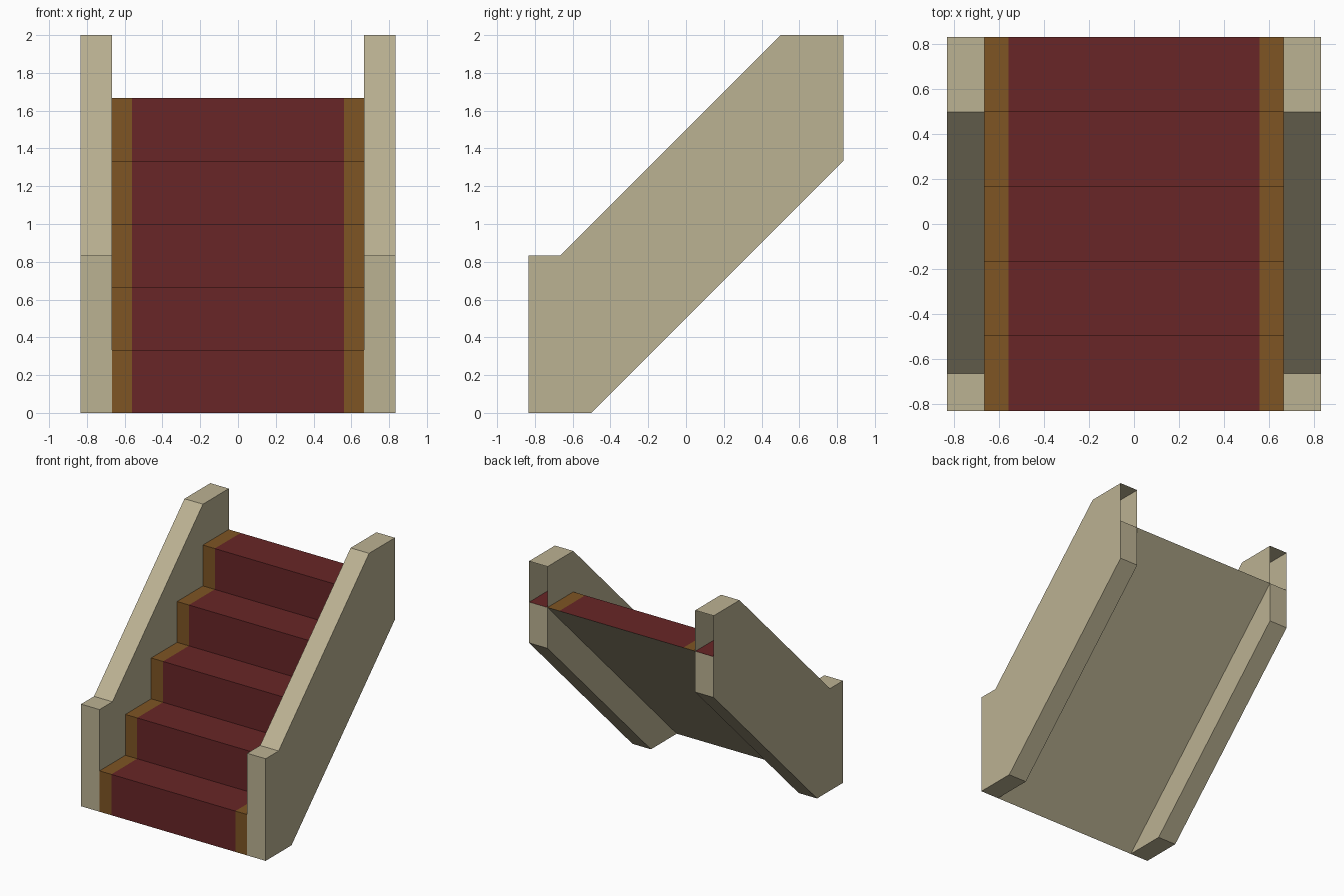
import bpy, bmesh

if "Cube" in bpy.data.objects:
    bpy.data.objects.remove(bpy.data.objects["Cube"])

T = 1 / 6            # grid unit the whole model is built on


def material(name, rgb):
    m = bpy.data.materials.new(name)
    m.diffuse_color = (*rgb, 1)
    m.use_nodes = True
    m.node_tree.nodes["Principled BSDF"].inputs["Base Color"].default_value = m.diffuse_color
    return m


stone = material("beige stone", (0.50, 0.445, 0.29))
carpet = material("dark red carpet", (0.140, 0.019, 0.020))
trim = material("brown trim", (0.209, 0.090, 0.017))


def sweep(name, profile, xs, mats, pick, caps=False, skip=()):
    """Extrude a closed (y, z) profile across the x stations."""
    bm = bmesh.new()
    rings = [[bm.verts.new((x, y, z)) for y, z in profile] for x in xs]
    n = len(profile)
    for c in range(len(xs) - 1):
        for i in range(n):
            if i in skip:
                continue
            j = (i + 1) % n
            f = bm.faces.new((rings[c][i], rings[c + 1][i],
                              rings[c + 1][j], rings[c][j]))
            f.material_index = pick(c, i)
    if caps:
        bm.faces.new(rings[0])
        bm.faces.new(rings[-1][::-1])
        bm.normal_update()
        # end caps face outwards
        for f in bm.faces:
            if abs(f.normal.x) > 0.9:
                outward = f.calc_center_median().x - sum(xs) / len(xs)
                if f.normal.x * outward < 0:
                    f.normal_flip()
    me = bpy.data.meshes.new(name)
    bm.to_mesh(me)
    bm.free()
    for m in mats:
        me.materials.append(m)
    ob = bpy.data.objects.new(name, me)
    bpy.context.collection.objects.link(ob)
    return ob


# Five carpeted steps with brown borders; the sloped underside closes the loop
steps = [(-5 * T, 0)]
for k in range(5):
    y, z = (-5 + 2 * k) * T, 2 * (k + 1) * T
    steps += [(y, z), (y + 2 * T, z)]
last = len(steps) - 1
sweep("carpeted_steps", steps, [-4 * T, -0.56, 0.56, 4 * T],
      [carpet, trim, stone],
      lambda c, i: 2 if i == last else (0 if c == 1 else 1))

# Side walls, hollow and open at the upper back
wall = [(-5 * T, 0), (-5 * T, 5 * T), (-4 * T, 5 * T), (3 * T, 2),
        (5 * T, 2), (5 * T, 10 * T), (5 * T, 8 * T), (-3 * T, 0)]
for side, a, b in (("left", -5 * T, -4 * T), ("right", 4 * T, 5 * T)):
    sweep(side + "_wall", wall, [a, b], [stone], lambda c, i: 0,
          caps=True, skip=(4,))
    # top tread continuing inside the hollow wall
    e = 0.002
    tread = [(3 * T, 10 * T - e), (3 * T, 10 * T), (5 * T, 10 * T),
             (5 * T, 10 * T - e)]
    sweep(side + "_hidden_tread", tread, [a + e, b - e], [carpet],
          lambda c, i: 0)
